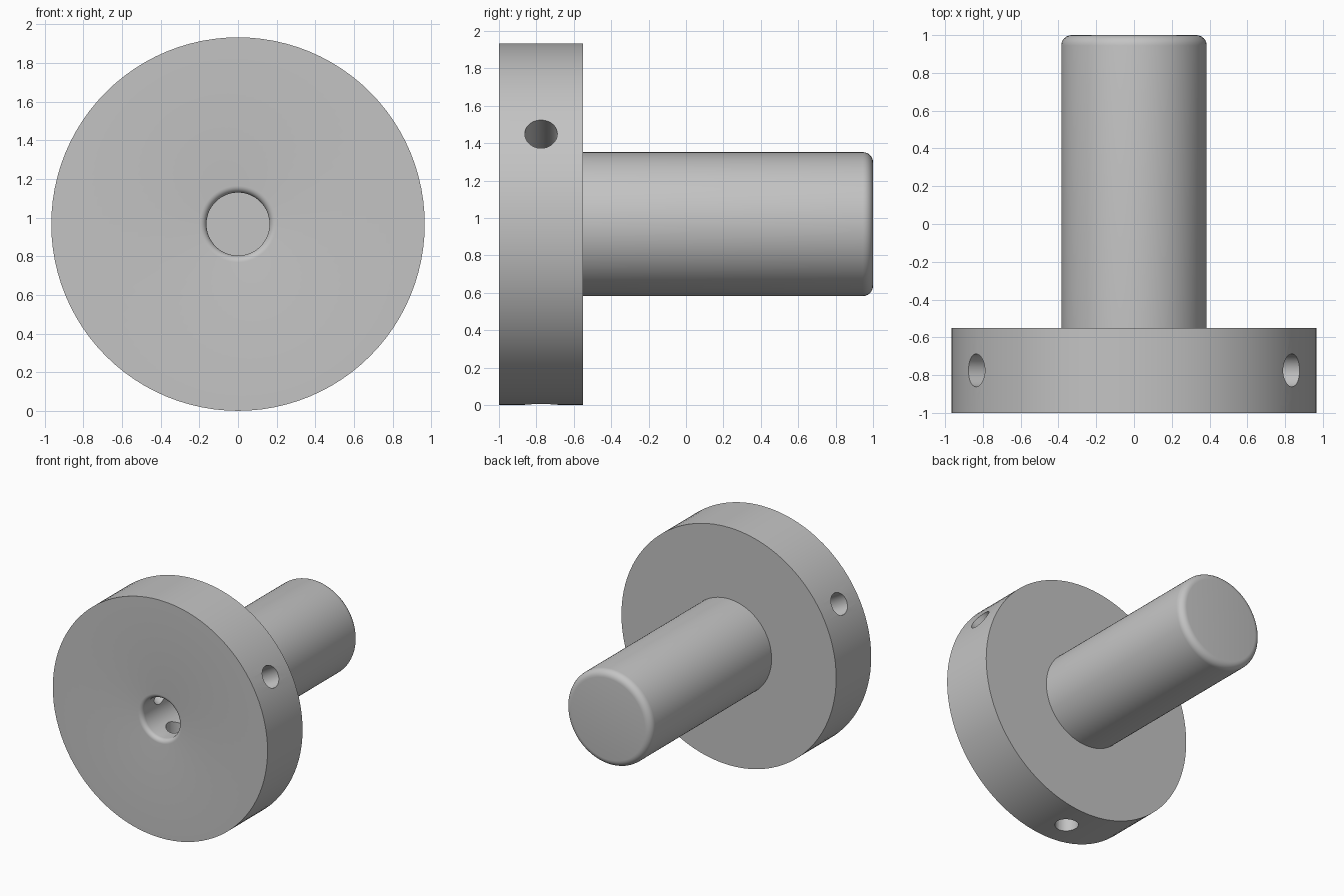
import bpy, bmesh, math
from mathutils import Matrix, Vector

cube = bpy.data.objects.get("Cube")
if cube:
    bpy.data.objects.remove(cube, do_unlink=True)

CENTRE_Z = 0.967
DISC_R, SHAFT_R, BORE_R = 0.966, 0.385, 0.163
FRONT, SHOULDER, BACK = -1.0, -0.55, 1.0
HOLE_Y, HOLE_R = -0.775, 0.087
SEGMENTS = 96

grey = bpy.data.materials.new("plain grey")
grey.use_nodes = True
colour = (0.55, 0.55, 0.55, 1)
grey.diffuse_color = colour
grey.node_tree.nodes["Principled BSDF"].inputs["Base Color"].default_value = colour


def add_object(name, bm):
    mesh = bpy.data.meshes.new(name)
    bm.to_mesh(mesh)
    bm.free()
    mesh.materials.append(grey)
    obj = bpy.data.objects.new(name, mesh)
    bpy.context.collection.objects.link(obj)
    return obj


def fillet(r, y, size, start, end, steps=6):
    """Quarter arc of (radius, y) points about a centre, angles in degrees."""
    angles = [math.radians(start + (end - start) * i / steps) for i in range(steps + 1)]
    return [(r + size * math.cos(a), y + size * math.sin(a)) for a in angles]


def lathe(name, profile):
    """Revolve (radius, y) points round the y axis."""
    bm = bmesh.new()
    verts = [bm.verts.new((r, y, 0)) for r, y in profile]
    edges = [bm.edges.new(pair) for pair in zip(verts, verts[1:])]
    bmesh.ops.spin(bm, geom=verts + edges, cent=(0, 0, 0), axis=(0, 1, 0),
                   angle=math.tau, steps=SEGMENTS, use_duplicate=False)
    bmesh.ops.remove_doubles(bm, verts=bm.verts, dist=1e-4)
    bmesh.ops.recalc_face_normals(bm, faces=bm.faces)
    bmesh.ops.translate(bm, verts=bm.verts, vec=(0, 0, CENTRE_Z))
    return add_object(name, bm)


# Disc and shaft in one turned body, with a blind bore and rounded mouth
LIP, ROUND = 0.035, 0.055
profile = [(0, SHOULDER), (BORE_R, SHOULDER)]
profile += fillet(BORE_R + LIP, FRONT + LIP, LIP, 180, 270)
profile += [(DISC_R, FRONT), (DISC_R, SHOULDER), (SHAFT_R, SHOULDER)]
profile += fillet(SHAFT_R - ROUND, BACK - ROUND, ROUND, 0, 90)
profile += [(0, BACK)]
body = lathe("flanged_shaft", profile)

# Three radial holes from the rim into the bore
bm = bmesh.new()
for angle in (30, 150, 270):
    a = math.radians(angle)
    direction = Vector((math.cos(a), 0, math.sin(a)))
    place = Matrix.Translation(Vector((0, HOLE_Y, CENTRE_Z)) + direction * 0.62)
    bmesh.ops.create_cone(bm, cap_ends=True, segments=40, radius1=HOLE_R, radius2=HOLE_R,
                          depth=1.0, matrix=place @ direction.to_track_quat("Z", "Y").to_matrix().to_4x4())
cutter = add_object("radial_hole_cutter", bm)
cutter.hide_render = True
cutter.hide_set(True)

cut = body.modifiers.new("radial holes", "BOOLEAN")
cut.operation = "DIFFERENCE"
cut.solver = "EXACT"
cut.object = cutter

# Apply the cut so that shading follows the new edges
bpy.context.view_layer.objects.active = body
body.select_set(True)
bpy.ops.object.modifier_apply(modifier=cut.name)
bpy.data.objects.remove(cutter, do_unlink=True)
bpy.ops.object.shade_smooth_by_angle(angle=math.radians(30))
